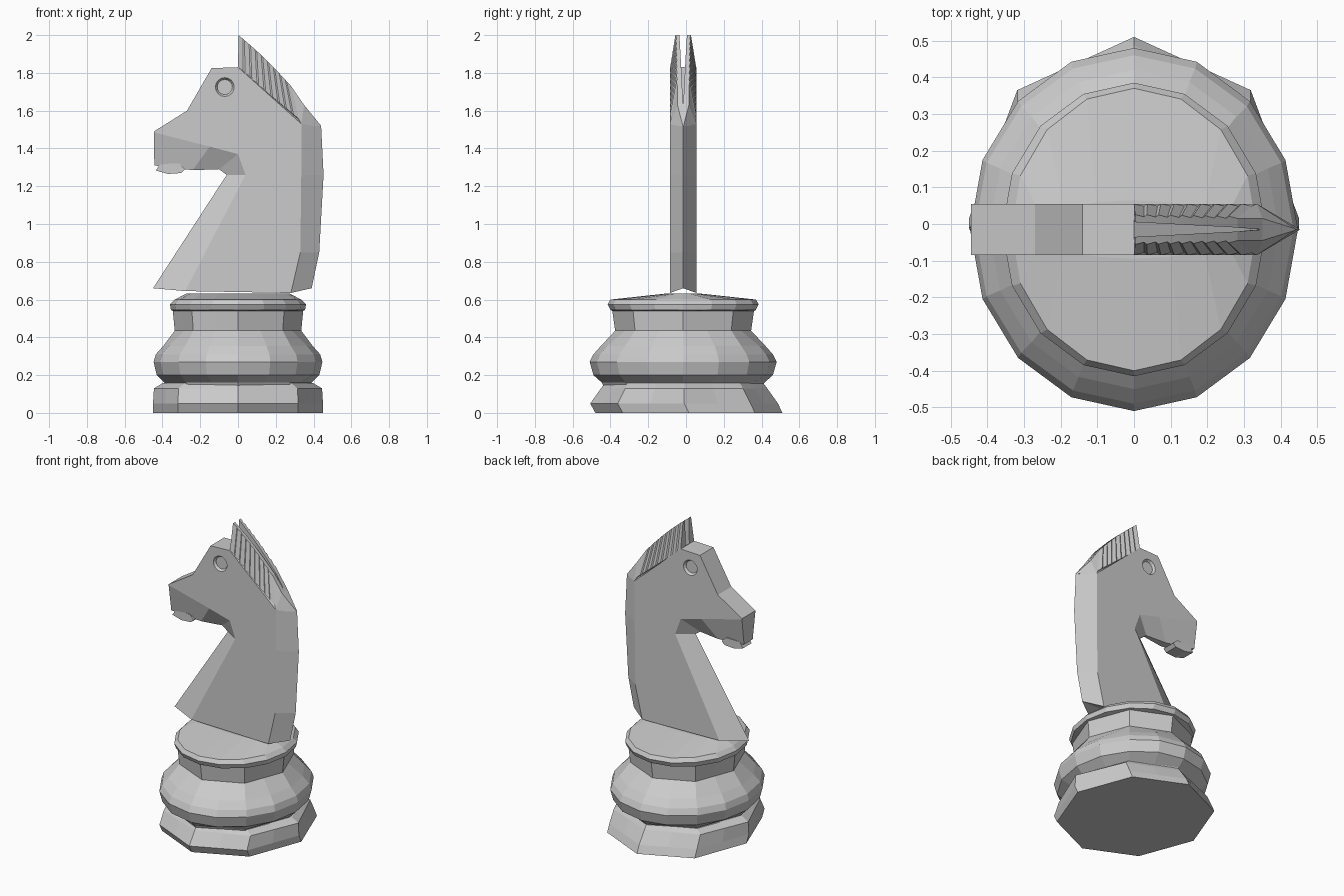
import bpy, bmesh
from math import cos, sin, pi

if "Cube" in bpy.data.objects:
    bpy.data.objects.remove(bpy.data.objects["Cube"])

CY = -0.015  # middle plane of the figure


def finish(name, bm):
    bmesh.ops.remove_doubles(bm, verts=bm.verts, dist=0.0005)
    bmesh.ops.recalc_face_normals(bm, faces=bm.faces)
    me = bpy.data.meshes.new(name)
    bm.to_mesh(me)
    bm.free()
    ob = bpy.data.objects.new(name, me)
    bpy.context.collection.objects.link(ob)
    return ob


def skin(bm, loops, closed=True):
    """Bridge successive vertex loops of equal length with quads."""
    rows = [[bm.verts.new(p) for p in loop] for loop in loops]
    n = len(rows[0])
    for a, b in zip(rows, rows[1:]):
        for i in range(n if closed else n - 1):
            j = (i + 1) % n
            bm.faces.new((a[i], a[j], b[j], b[i]))
    return rows


def turned(name, rings):
    """Oval turned part; ring = z, rx, ry, centre y, True if eight-sided."""
    loops = []
    for z, rx, ry, cy, octagon in rings:
        loop = []
        for i in range(16):
            k = cos(pi / 8) if octagon and i % 2 else 1
            a = i * pi / 8
            loop.append((rx * k * cos(a), cy + ry * k * sin(a), z))
        loops.append(loop)
    bm = bmesh.new()
    rows = skin(bm, loops)
    bm.faces.new(rows[0])
    bm.faces.new(rows[-1])
    return finish(name, bm)


# eight-sided foot
turned("foot", [
    (0.0, 0.45, 0.495, 0.015, True), (0.05, 0.45, 0.497, -0.01, True),
    (0.13, 0.445, 0.44, -0.01, True), (0.157, 0.40, 0.42, -0.01, True)])

# bulging pedestal, eight-sided neck and rim
turned("pedestal", [
    (0.12, 0.38, 0.41, CY, True), (0.16, 0.39, 0.43, CY, True),
    (0.20, 0.43, 0.475, CY, False), (0.27, 0.447, 0.495, CY, False),
    (0.31, 0.435, 0.475, CY, False), (0.355, 0.395, 0.435, CY, False),
    (0.435, 0.335, 0.36, CY, True), (0.54, 0.345, 0.375, CY, True),
    (0.545, 0.355, 0.385, CY, False), (0.575, 0.36, 0.40, CY, False),
    (0.60, 0.335, 0.385, CY, False), (0.633, 0.27, 0.08, CY, False)])

# horse: side outline x, z -> mid ridge x, z, half width
outline = [
    (-0.445, 1.49, -0.445, 1.49, 0.03), (-0.27, 1.60, -0.27, 1.60, 0.03),
    (-0.14, 1.825, -0.14, 1.825, 0.03), (0.0, 1.83, 0.0, 1.83, 0.03),
    (0.335, 1.53, 0.44, 1.52, 0), (0.335, 1.26, 0.453, 1.26, 0),
    (0.33, 0.85, 0.43, 0.85, 0), (0.28, 0.635, 0.39, 0.66, 0),
    (-0.28, 0.645, -0.45, 0.66, 0), (0.04, 1.26, -0.06, 1.26, 0),
    (0.0, 1.37, -0.10, 1.29, 0.01), (-0.15, 1.41, -0.24, 1.285, 0.025),
    (-0.445, 1.485, -0.443, 1.31, 0.045)]
T = 0.07
bm = bmesh.new()
rows = skin(bm, [
    [(x, CY - T, z) for x, z, *_ in outline],
    [(u, CY - h, w) for _, _, u, w, h in outline],
    [(u, CY + h, w) for _, _, u, w, h in outline],
    [(x, CY + T, z) for x, z, *_ in outline]])
bm.faces.new(rows[0])
bm.faces.new(rows[-1])
horse = finish("horse_body", bm)

# eye sockets cut as shallow tapered recesses on both sides
bm = bmesh.new()
for s in (-1, 1):
    prof = [(0.065, T + 0.015), (0.05, T), (0.04, T - 0.015)]
    rr = skin(bm, [[(-0.07 + r * cos(i * pi / 8), CY + s * d,
                     1.725 + r * sin(i * pi / 8)) for i in range(16)]
                   for r, d in prof])
    bm.faces.new(rr[0])
    bm.faces.new(rr[-1])
cutter = finish("eye_cutter", bm)
cutter.hide_render = True
mod = horse.modifiers.new("eyes", 'BOOLEAN')
mod.operation = 'DIFFERENCE'
mod.solver = 'EXACT'
mod.object = cutter
bpy.context.view_layer.objects.active = horse
bpy.ops.object.modifier_apply(modifier="eyes")
bpy.data.objects.remove(cutter)

# lower lip
bm = bmesh.new()
lip = [(-0.41, 1.32), (-0.435, 1.283), (-0.37, 1.265), (-0.30, 1.27),
       (-0.28, 1.29), (-0.31, 1.32)]
rows = skin(bm, [[(x, CY + y, z) for x, z in lip] for y in (-0.045, 0.045)])
bm.faces.new(rows[0])
bm.faces.new(rows[1])
finish("lower_lip", bm)


# fluted mane, one strip on each side, joined to a point at the back
def mix(a, b, t):
    return a + (b - a) * t


for side, s in (("front", -1), ("back", 1)):
    loops = []
    N = 9
    for i in range(N):
        for f, bump in ((0.0, 0.006), (0.75, 0.0)):
            t = (i + f) / N
            bx, bz = mix(0, 0.33, t), mix(1.825, 1.55, t)
            tx = mix(0.003, 0.29, t)
            tz = mix(2.0, 1.72, t) + 0.012 * sin(pi * t)
            top = mix(0.035, 0.03, t)
            loops.append([(bx, CY + s * (0.064 + bump), bz),
                          (tx, CY + s * (top + bump), tz),
                          (tx, CY + s * mix(0.02, 0.005, t), tz),
                          (bx, CY + s * mix(0.02, 0.005, t), bz - 0.03)])
    loops.append([(0.335, CY + s * 0.07, 1.53), (0.35, CY + s * 0.03, 1.63),
                  (0.35, CY, 1.63), (0.335, CY, 1.52)])
    loops.append([(0.335, CY + s * 0.068, 1.52), (0.44, CY + s * 0.002, 1.52),
                  (0.44, CY, 1.52), (0.335, CY, 1.51)])
    bm = bmesh.new()
    rows = skin(bm, loops)
    bm.faces.new(rows[0])
    bm.faces.new(rows[-1])
    finish("mane_" + side, bm)
